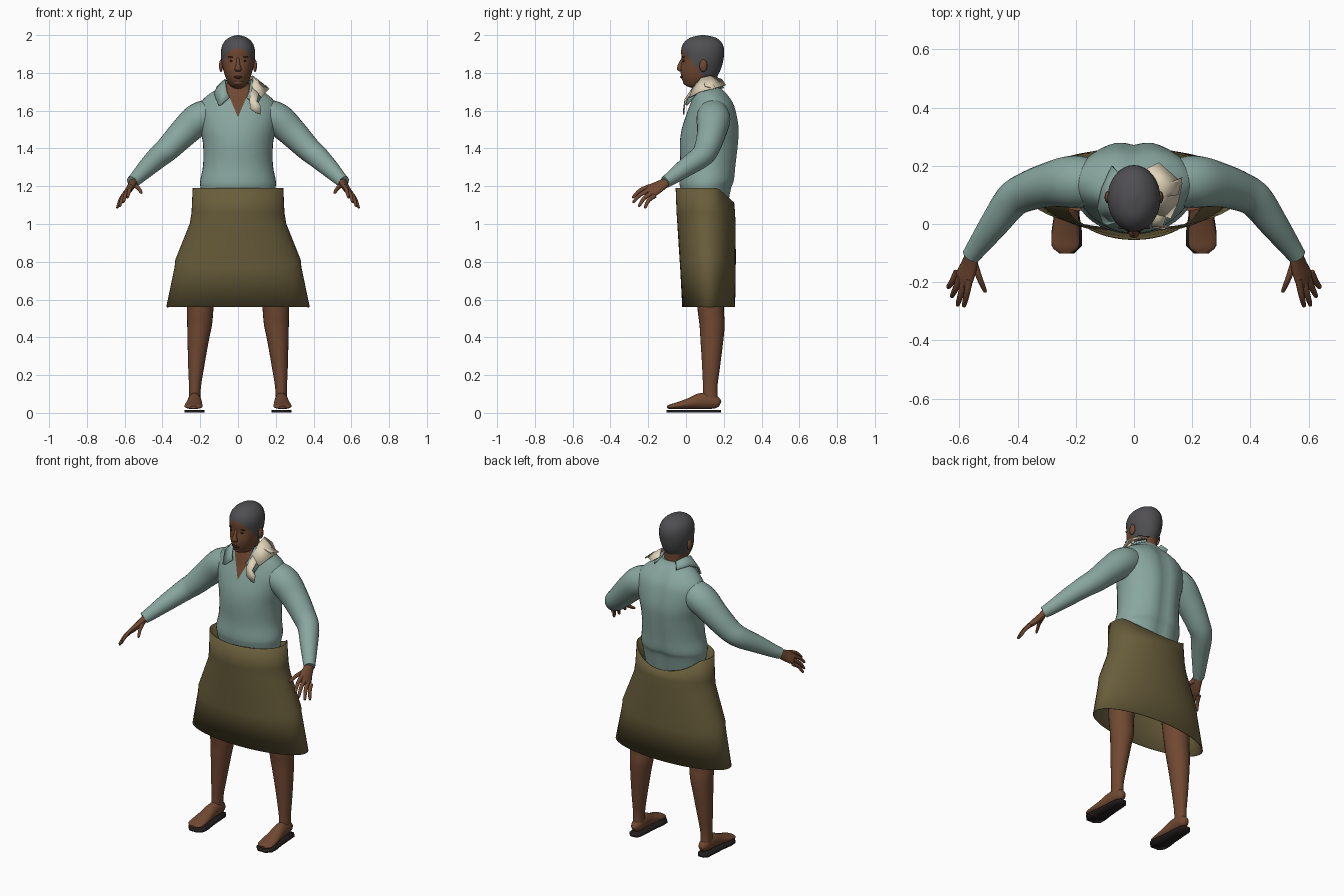
import bpy, bmesh
from math import sin, cos, pi, radians, exp
from mathutils import Vector

if "Cube" in bpy.data.objects:
    bpy.data.objects.remove(bpy.data.objects["Cube"])


def material(name, *rgb):
    m = bpy.data.materials.new(name)
    m.use_nodes = True
    m.diffuse_color = (*rgb, 1)
    m.node_tree.nodes["Principled BSDF"].inputs["Base Color"].default_value = (*rgb, 1)
    return m


SKIN = material("brown skin", .165, .066, .032)
SHIRT = material("pale teal cloth", .25, .385, .345)
SKIRT = material("olive cloth", .14, .11, .044)
HAIR = material("charcoal hair", .08, .077, .082)
CREAM = material("cream cloth", .74, .65, .48)
SOLE = material("black rubber", .016, .012, .012)
DARK = material("dark brown features", .035, .016, .011)


def finish(name, bm, *mats, angle=50):
    bmesh.ops.recalc_face_normals(bm, faces=bm.faces)
    me = bpy.data.meshes.new(name)
    bm.to_mesh(me)
    bm.free()
    for m in mats:
        me.materials.append(m)
    me.shade_smooth()
    me.set_sharp_from_angle(angle=radians(angle))
    ob = bpy.data.objects.new(name, me)
    bpy.context.collection.objects.link(ob)
    return ob


def spline(rows, steps):
    # smooth curve through stations of any width
    rows = [Vector(r) for r in rows]
    out = []
    for i in range(len(rows) - 1):
        a, b, c, d = (rows[max(i - 1, 0)], rows[i], rows[i + 1], rows[min(i + 2, len(rows) - 1)])
        for k in range(steps):
            t = k / steps
            out.append(b + (c - a) * (t / 2) + (a * 2 - b * 5 + c * 4 - d) * (t * t / 2)
                       + (b * 3 - a - c * 3 + d) * (t ** 3 / 2))
    return out + [rows[-1]]


def loft(rows, n=24, steps=4, side=None, cap=True, s=1):
    # rings (x, y, z, radius, radius): level, or square to the path when side is given
    rows = spline([Vector(r) for r in rows], steps) if steps > 1 else [Vector(r) for r in rows]
    pts = [Vector(r[:3]) for r in rows]
    bm = bmesh.new()
    rings = []
    for i, (p, r) in enumerate(zip(pts, rows)):
        u, v = Vector((1, 0, 0)), Vector((0, 1, 0))
        if side:
            t = (pts[min(i + 1, len(pts) - 1)] - pts[max(i - 1, 0)]).normalized()
            u = Vector(side)
            u = (u - t * u.dot(t)).normalized()
            v = t.cross(u)
        ring = []
        for k in range(n):
            a = 2 * pi * k / n
            q = p + u * (r[3] * cos(a)) + v * (r[4] * sin(a))
            ring.append(bm.verts.new((q.x * s, q.y, q.z)))
        rings.append(ring)
    for a, b in zip(rings, rings[1:]):
        for k in range(n):
            bm.faces.new((a[k], a[(k + 1) % n], b[(k + 1) % n], b[k]))
    if cap:
        bm.faces.new(rings[0])
        bm.faces.new(rings[-1])
    return bm


def strip(name, pairs, mat, thick, s=1):
    # ribbon of quads between paired edge points
    bm = bmesh.new()
    rows = [[bm.verts.new((p[0] * s, p[1], p[2])) for p in pair] for pair in pairs]
    for a, b in zip(rows, rows[1:]):
        bm.faces.new((a[0], a[1], b[1], b[0]))
    ob = finish(name, bm, mat, angle=35)
    mod = ob.modifiers.new("thickness", "SOLIDIFY")
    mod.thickness, mod.offset = thick, 0
    return ob


def ball(name, loc, size, mat):
    bm = bmesh.new()
    bmesh.ops.create_uvsphere(bm, u_segments=14, v_segments=8, radius=1)
    bmesh.ops.scale(bm, vec=size, verts=bm.verts)
    bmesh.ops.translate(bm, vec=loc, verts=bm.verts)
    return finish(name, bm, mat)


def cut(bm, co, no, keep=lambda f: True):
    faces = [f for f in bm.faces if keep(f)]
    geom = faces + list({e for f in faces for e in f.edges}) + list({v for f in faces for v in f.verts})
    bmesh.ops.bisect_plane(bm, geom=geom, plane_co=co, plane_no=no)


# Shirt body with a spine groove and an open V neck
bm = loft([(0, .11, 1.09, .18, .115), (0, .108, 1.19, .198, .138), (0, .113, 1.23, .2, .148),
           (0, .12, 1.31, .185, .15), (0, .125, 1.42, .185, .158), (0, .132, 1.5, .2, .155),
           (0, .138, 1.58, .213, .136), (0, .14, 1.64, .2, .115), (0, .13, 1.69, .15, .09),
           (0, .118, 1.725, .085, .068), (0, .112, 1.745, .07, .06)], n=40)
for v in bm.verts:
    if v.co.y > .15:
        v.co.y -= .016 * exp(-(v.co.x / .035) ** 2) * min(1, (v.co.y - .15) * 10)
for s in (1, -1):
    cut(bm, (0, 0, 1.565), (s, 0, -.42), lambda f: f.calc_center_median().y < .12)
for f in bm.faces:
    c = f.calc_center_median()
    f.material_index = int(c.y < .11 and abs(c.x) < .42 * (c.z - 1.565))
finish("shirt_body", bm, SHIRT, SKIN)

# Wrap skirt, open at both ends, with the rim dipping at the back
bm = loft([(0, .12, .56, .38, .14), (0, .116, .77, .336, .147), (0, .115, .81, .332, .149),
           (0, .108, 1.0, .256, .154), (0, .105, 1.06, .246, .155), (0, .1, 1.19, .24, .155)],
          n=48, steps=1, cap=False)
for v in bm.verts:
    if v.co.z > 1.15:
        v.co.z -= max(0, v.co.y - .17) * .9
finish("skirt", bm, SKIRT).modifiers.new("thickness", "SOLIDIFY").thickness = .004

# Head with the hair marked off by a clean hairline
bm = loft([(0, .08, 1.715, .018, .03), (0, .072, 1.73, .04, .068), (0, .07, 1.75, .053, .084),
           (0, .07, 1.78, .067, .095), (0, .078, 1.82, .079, .107), (0, .088, 1.87, .089, .11),
           (0, .088, 1.92, .09, .114), (0, .089, 1.96, .076, .1), (0, .09, 1.988, .045, .064),
           (0, .09, 2.0, .006, .008)], n=32)
line = (Vector((0, -.02, 1.925)), Vector((0, 1.25, 1)))
cut(bm, *line)
cut(bm, (0, 0, 1.775), (0, 0, 1))
for f in bm.faces:
    c = f.calc_center_median()
    f.material_index = int((c - line[0]).dot(line[1]) > 0 and c.z > 1.775)
finish("head", bm, SKIN, HAIR, angle=70)
finish("neck", loft([(0, .115, 1.6, .07, .06), (0, .112, 1.7, .058, .055),
                     (0, .11, 1.8, .056, .058)]), SKIN)
finish("nose", loft([(0, -.012, 1.88, .008, .01), (0, -.028, 1.85, .01, .012),
                     (0, -.033, 1.82, .018, .015), (0, -.025, 1.808, .012, .01)], n=12), SKIN)
ball("mouth", (0, -.023, 1.778), (.024, .009, .007), DARK)
ball("chin", (0, .002, 1.75), (.028, .018, .016), SKIN)

for s, label in ((1, "left_"), (-1, "right_")):
    # Face details
    ball(label + "eye", (s * .033, -.012, 1.863), (.013, .005, .005), DARK)
    ball(label + "eyebrow", (s * .035, -.012, 1.884), (.02, .006, .004), DARK)
    ball(label + "ear", (s * .09, .092, 1.838), (.011, .021, .033), SKIN)

    # Collar flap
    strip(label + "collar", [((.05, .17, 1.755), (.075, .2, 1.72)), ((.068, .11, 1.765), (.11, .12, 1.725)),
                             ((.066, .055, 1.75), (.125, .055, 1.69)), ((.058, .025, 1.7), (.105, .005, 1.63)),
                             ((.045, .012, 1.67), (.09, .0, 1.63))], SHIRT, .008, s)

    # Sleeve
    finish(label + "sleeve", loft([(.13, .14, 1.585, .08, .08), (.21, .145, 1.555, .09, .086),
           (.29, .135, 1.482, .077, .077), (.37, .11, 1.4, .067, .066), (.42, .08, 1.357, .061, .06),
           (.48, 0, 1.3, .05, .05), (.535, -.075, 1.245, .037, .038), (.56, -.11, 1.222, .031, .033)],
           side=(0, 1, 0), s=s), SHIRT)

    # Hand and fingers
    across = (.045, .03, -.05)
    finish(label + "palm", loft([(.553, -.09, 1.23, .024, .02), (.565, -.14, 1.2, .035, .019),
           (.583, -.185, 1.175, .042, .016), (.592, -.205, 1.163, .03, .009)],
           n=16, side=across, s=s), SKIN)
    fingers = {"index": ((.565, -.19, 1.2), (.585, -.285, 1.14)),
               "middle": ((.583, -.19, 1.18), (.607, -.282, 1.115)),
               "ring": ((.598, -.18, 1.165), (.627, -.252, 1.093)),
               "little": ((.608, -.165, 1.15), (.64, -.22, 1.085)),
               "thumb": ((.55, -.13, 1.205), (.51, -.235, 1.165))}
    for finger, ends in fingers.items():
        a, b = map(Vector, ends)
        m = a.lerp(b, .5) + Vector((0, -.005, .008))
        e = a.lerp(b, .93)
        rows = [(*a, .013, .012), (*m, .011, .01), (*e, .008, .007), (*b, .003, .003)]
        finish(label + finger + "_finger", loft(rows, n=10, steps=3, side=across, s=s), SKIN)

    # Leg, foot and sandal sole
    finish(label + "leg", loft([(.19, .125, .78, .085, .08), (.2, .13, .56, .071, .07),
           (.203, .138, .47, .066, .067), (.211, .137, .38, .056, .06), (.221, .133, .25, .043, .048),
           (.228, .128, .13, .031, .038), (.228, .13, .05, .031, .042)], s=s), SKIN)
    finish(label + "foot", loft([(.228, .18, .045, .012, .015), (.228, .165, .052, .026, .03),
           (.228, .13, .062, .033, .042), (.23, .075, .062, .036, .042), (.232, .02, .05, .042, .03),
           (.235, -.04, .039, .048, .019), (.235, -.08, .033, .045, .013), (.235, -.1, .03, .02, .007)],
           side=(1, 0, 0), s=s), SKIN)
    outline = [(.185, .018), (.165, .035), (.1, .04), (.03, .044), (-.03, .053), (-.075, .052), (-.102, .026)]
    strip(label + "sole", [((.231 - w, y, .008), (.231 + w, y, .008)) for y, w in outline], SOLE, .014, s)

# Scarf over the left shoulder with a hanging front tail and a raised corner
strip("scarf", [((.045, .19, 1.765), (.085, .21, 1.735)), ((.075, .13, 1.785), (.165, .14, 1.715)),
                ((.08, .08, 1.775), (.15, .075, 1.7)), ((.075, .035, 1.72), (.125, .02, 1.67))], CREAM, .006)
strip("scarf_front_tail", [((.075, .035, 1.72), (.11, .025, 1.69)), ((.06, -.005, 1.66), (.1, -.005, 1.65)),
                           ((.065, -.012, 1.61), (.122, -.008, 1.625)),
                           ((.1, -.014, 1.585), (.118, -.012, 1.58))], CREAM, .006)
strip("scarf_corner", [((.08, .09, 1.76), (.1, .13, 1.76)), ((.15, .1, 1.73), (.165, .16, 1.715))], CREAM, .006)
